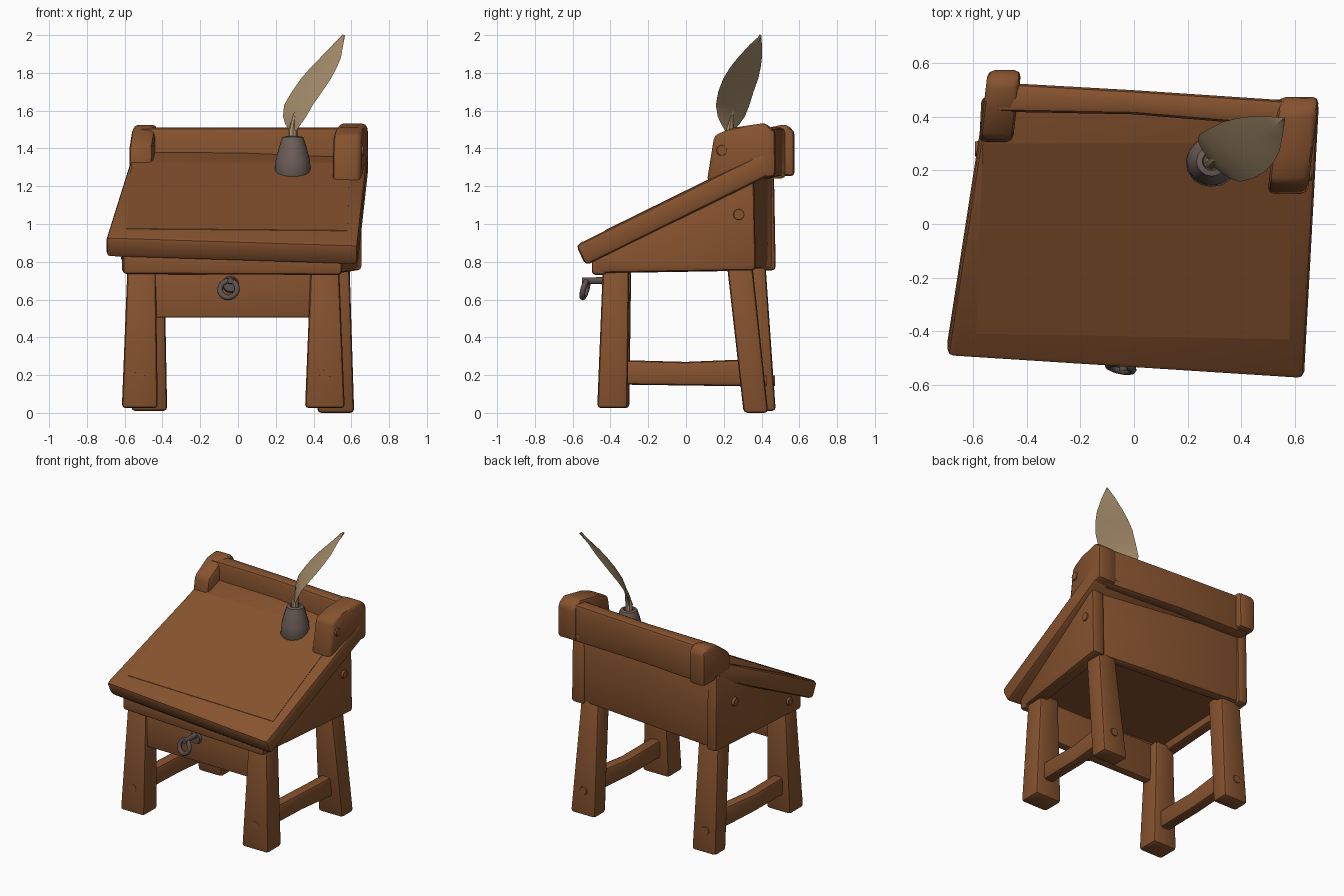
import bpy
import bmesh
import math
from mathutils import Vector, Matrix

cube = bpy.data.objects.get("Cube")
if cube:
    bpy.data.objects.remove(cube, do_unlink=True)


def material(name, rgb):
    mat = bpy.data.materials.new(name)
    mat.use_nodes = True
    mat.diffuse_color = (*rgb, 1)
    mat.node_tree.nodes["Principled BSDF"].inputs["Base Color"].default_value = (*rgb, 1)
    return mat


WOOD = material("brown_wood", (0.24, 0.086, 0.028))
POT = material("grey_clay", (0.15, 0.11, 0.095))
IRON = material("dark_iron", (0.11, 0.085, 0.078))
FEATHER = material("tan_feather", (0.37, 0.26, 0.145))


def finish(name, bm, mat, angle=40):
    """Turn a bmesh into a smooth shaded object with sharp edges kept."""
    bmesh.ops.recalc_face_normals(bm, faces=bm.faces)
    mesh = bpy.data.meshes.new(name)
    bm.to_mesh(mesh)
    bm.free()
    mesh.materials.append(mat)
    mesh.shade_smooth()
    mesh.set_sharp_from_angle(angle=math.radians(angle))
    obj = bpy.data.objects.new(name, mesh)
    bpy.context.collection.objects.link(obj)
    return obj


def loft(name, rings, bevel=0.02, mat=WOOD):
    """Join equal rings of points into a capped solid with rounded edges."""
    bm = bmesh.new()
    loops = [[bm.verts.new(p) for p in ring] for ring in rings]
    n = len(loops[0])
    for a, b in zip(loops, loops[1:]):
        for i in range(n):
            j = (i + 1) % n
            bm.faces.new((a[i], a[j], b[j], b[i]))
    bm.faces.new(loops[0])
    bm.faces.new(loops[-1])
    bmesh.ops.recalc_face_normals(bm, faces=bm.faces)
    if bevel:
        sharp = [e for e in bm.edges if e.calc_face_angle(0) > 0.5]
        bmesh.ops.bevel(bm, geom=sharp, offset=bevel, segments=2, profile=0.5,
                        affect='EDGES', clamp_overlap=True)
    return finish(name, bm, mat)


def rect_z(x0, x1, y0, y1, z):
    return [(x0, y0, z), (x1, y0, z), (x1, y1, z), (x0, y1, z)]


def rect_x(x, y0, y1, z0, z1):
    return [(x, y0, z0), (x, y1, z0), (x, y1, z1), (x, y0, z1)]


def rect_y(y, x0, x1, z0, z1):
    return [(x0, y, z0), (x1, y, z0), (x1, y, z1), (x0, y, z1)]


def lid_top(y):
    """Height of the sloping writing surface."""
    return 1.175 + 0.492 * y


def disc(name, centre, axis, radius, depth, mat=WOOD):
    """Short tapered cylinder pointing along an axis."""
    bm = bmesh.new()
    bmesh.ops.create_cone(bm, cap_ends=True, segments=12, radius1=radius,
                          radius2=radius * 0.8, depth=depth)
    turn = Vector((0, 0, 1)).rotation_difference(Vector(axis)).to_matrix().to_4x4()
    bm.transform(Matrix.Translation(centre) @ turn)
    return finish(name, bm, mat)


# Tapered legs
loft("front_left_leg", [rect_z(0.355, 0.565, -0.47, -0.31, 0.025),
                        rect_z(0.385, 0.535, -0.44, -0.30, 0.78)])
loft("front_right_leg", [rect_z(-0.615, -0.425, -0.46, -0.30, 0.025),
                         rect_z(-0.585, -0.435, -0.42, -0.29, 0.78)])
loft("back_left_leg", [rect_z(0.42, 0.615, 0.305, 0.435, 0.0),
                       rect_z(0.45, 0.59, 0.215, 0.35, 0.8)])
loft("back_right_leg", [rect_z(-0.565, -0.375, 0.35, 0.475, 0.01),
                        rect_z(-0.55, -0.39, 0.28, 0.42, 0.8)])

# Side stretchers, thinner in the middle
for side, xa, xb in (("left", 0.46, 0.51), ("right", -0.52, -0.48)):
    loft(side + "_stretcher", [rect_y(-0.36, xa - 0.04, xa + 0.04, 0.15, 0.28),
                               rect_y(0, xa - 0.03, xa + 0.05, 0.145, 0.27),
                               rect_y(0.36, xb - 0.04, xb + 0.04, 0.14, 0.285)])

# Front apron
loft("front_apron", [rect_x(-0.47, -0.41, -0.35, 0.505, 0.78),
                     rect_x(0.42, -0.42, -0.36, 0.505, 0.78)], 0.01)

# Skewed desk box: sloping sides, front rail, back panel, floor
for side, front, back, inward in (("left", (0.55, -0.50), (0.655, 0.37), -0.10),
                                  ("right", (-0.615, -0.44), (-0.57, 0.475), 0.08)):
    (xf, yf), (xb, yb) = front, back
    rings = []
    for shift in (0, inward):
        rings.append([(xf + shift, yf, lid_top(yf) - 0.1), (xf + shift, yf + 0.02, 0.74),
                      (xb + shift, yb, 0.755), (xb + shift, yb - 0.01, lid_top(yb) - 0.1)])
    loft(side + "_box_side", rings)
loft("front_rail", [rect_x(-0.61, -0.44, -0.36, 0.735, 0.86),
                    rect_x(0.55, -0.50, -0.42, 0.73, 0.83)])
loft("back_panel", [rect_x(-0.56, 0.38, 0.46, 0.765, 1.29),
                    rect_x(0.6, 0.275, 0.35, 0.765, 1.25)])
loft("box_floor", [[(-0.57, -0.37, z), (0.53, -0.43, z), (0.58, 0.31, z), (-0.55, 0.41, z)]
                   for z in (0.80, 0.83)], 0)

# Sloping lid, skewed, with a thin inner panel
drop = Vector((0, 0.053, -0.108))
lid_rings = []
for front, back in (((-0.70, -0.50), (-0.555, 0.44)), ((0.635, -0.585), (0.69, 0.42))):
    a, b = (Vector((x, y, lid_top(y))) for x, y in (front, back))
    lid_rings.append([a, b, b + drop, a + drop])
loft("lid", lid_rings, 0.025)
loft("lid_panel", [[(x, y, lid_top(y) + rise) for x, y in
                    ((-0.59, -0.41), (0.58, -0.43), (0.59, 0.3), (-0.565, 0.3))]
                   for rise in (-0.003, 0.003)], 0)

# Rear ledge board and the two end brackets
loft("rear_board", [rect_x(-0.53, 0.42, 0.53, 1.24, 1.51),
                    rect_x(0, 0.41, 0.50, 1.25, 1.51),
                    rect_x(0.6, 0.36, 0.46, 1.24, 1.51)], 0.025)
left_bracket = [(0.11, 1.22), (0.15, 1.47), (0.25, 1.51), (0.42, 1.535), (0.475, 1.49), (0.475, 1.25)]
right_bracket = [(0.30, 1.28), (0.32, 1.42), (0.44, 1.51), (0.53, 1.53), (0.575, 1.49), (0.575, 1.25)]
for side, profile, x0, x1 in (("left", left_bracket, 0.485, 0.635), ("right", right_bracket, -0.615, -0.49)):
    loft(side + "_bracket", [[(x + 0.12 * y, y, z) for y, z in profile] for x in (x0, x1)], 0.025)

# Wooden pegs
pegs = [((0.64, 0.28, 1.05), (1, 0, 0)), ((0.65, 0.19, 1.39), (1, 0, 0)),
        ((-0.58, 0.28, 1.05), (-1, 0, 0)), ((-0.605, -0.3, 0.84), (-1, 0, 0)),
        ((0.52, 0.41, 0.17), (0, 1, 0)), ((-0.48, 0.455, 0.17), (0, 1, 0)),
        ((0.46, -0.449, 0.2), (0, -1, 0)), ((-0.52, -0.437, 0.2), (0, -1, 0))]
for i, (centre, axis) in enumerate(pegs):
    disc("peg_%d" % (i + 1), centre, axis, 0.034, 0.03)

# Iron pull: plate, shank and hanging ring
disc("pull_plate", (-0.04, -0.42, 0.68), (0, -1, 0), 0.048, 0.025, IRON)
disc("pull_shank", (-0.04, -0.48, 0.70), (0, -1, 0), 0.02, 0.14, IRON)
bpy.ops.mesh.primitive_torus_add(location=(-0.05, -0.535, 0.655), major_radius=0.046, minor_radius=0.015,
                                 major_segments=20, minor_segments=8,
                                 rotation=(math.radians(75), 0, math.radians(-12)))
ring = bpy.context.object
ring.name = "pull_ring"
ring.data.materials.append(IRON)
ring.data.shade_smooth()

# Ink pot, turned profile
pot_profile = [(0.08, 1.235), (0.097, 1.27), (0.09, 1.34), (0.072, 1.41), (0.056, 1.46), (0.035, 1.465), (0.03, 1.44)]
steps = [math.tau * i / 16 for i in range(16)]
loft("ink_pot", [[(0.29 + r * math.cos(a), 0.235 + r * math.sin(a), z) for a in steps]
                 for r, z in pot_profile], 0, POT)

# Quill: thin curved vane around a slender shaft
spine = [(0.29, 0.23, 1.495), (0.292, 0.235, 1.53), (0.3, 0.24, 1.57), (0.32, 0.247, 1.63),
         (0.365, 0.264, 1.7), (0.413, 0.29, 1.77), (0.455, 0.315, 1.83), (0.49, 0.338, 1.88),
         (0.53, 0.37, 1.95), (0.56, 0.395, 2.0)]
widths = [0.03, 0.065, 0.095, 0.117, 0.123, 0.122, 0.106, 0.084, 0.042, 0.003]
across = Vector((0.65, -0.76, 0))
thick = Vector((0.006, 0.006, -0.004))
vane = []
for p, w in zip(spine, widths):
    c = Vector(p)
    vane.append([c - across * w, c - thick, c + across * w, c + thick])
loft("quill_vane", vane, 0, FEATHER)
shaft = [(0.29, 0.235, 1.42), spine[0], spine[2], spine[3]]
loft("quill_shaft", [[Vector(p) + Vector((math.cos(a), math.sin(a), 0)) * r for a in steps[::2]]
                     for p, r in zip(shaft, (0.026, 0.024, 0.014, 0.006))], 0, FEATHER)
